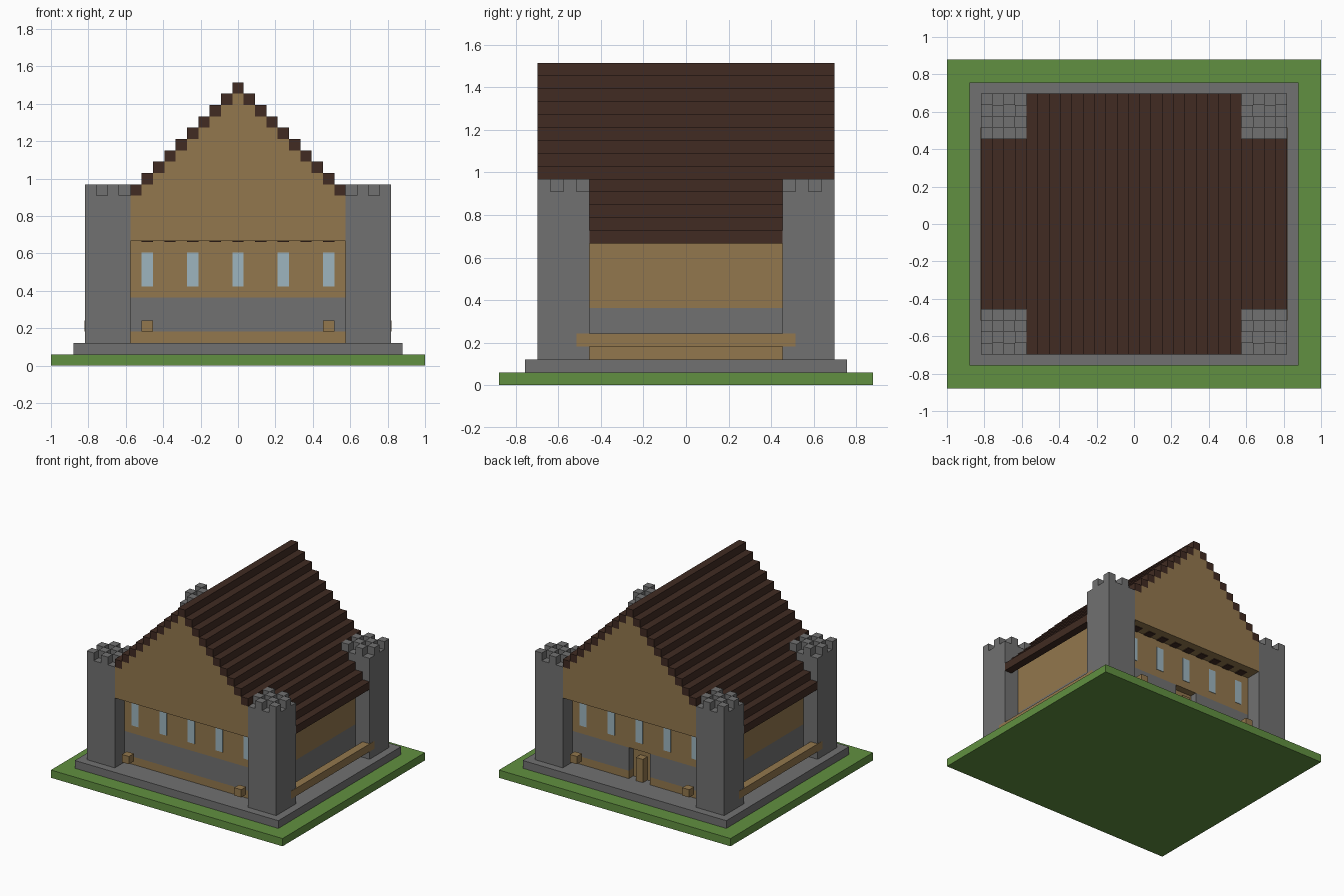
import bpy, bmesh
from mathutils import Vector

U = 1 / 16.5  # one block; the whole building sits on this block grid

cube = bpy.data.objects.get("Cube")
if cube:
    bpy.data.objects.remove(cube, do_unlink=True)


def material(name, rgb):
    m = bpy.data.materials.new(name)
    m.use_nodes = True
    m.diffuse_color = (*rgb, 1)
    m.node_tree.nodes["Principled BSDF"].inputs["Base Color"].default_value = (*rgb, 1)
    return m


grass = material("grass green", (0.12, 0.28, 0.052))
stone = material("stone grey", (0.165, 0.165, 0.165))
wood = material("tan wood", (0.29, 0.185, 0.075))
roof_brown = material("dark roof brown", (0.052, 0.024, 0.016))
glass = material("pale blue glass", (0.34, 0.46, 0.52))


def build(name, mat, boxes):
    """One object from boxes given as (x range, y range, z range) in blocks."""
    bm = bmesh.new()
    for ranges in boxes:
        lo = Vector([min(r) for r in ranges])
        hi = Vector([max(r) for r in ranges])
        for v in bmesh.ops.create_cube(bm, size=1)["verts"]:
            v.co = Vector([c * s for c, s in zip(v.co, hi - lo)]) + (lo + hi) / 2
            v.co *= U
    mesh = bpy.data.meshes.new(name)
    bm.to_mesh(mesh)
    bm.free()
    mesh.materials.append(mat)
    obj = bpy.data.objects.new(name, mesh)
    bpy.context.collection.objects.link(obj)
    return obj


def sym(n):
    return (-n, n)


SIDES = (("right", -1), ("left", 1))
ENDS = (("front", -1), ("back", 1))

# Ground and plinth
build("lawn", grass, [(sym(16.5), sym(14.5), (0, 1))])
build("plinth", stone, [(sym(14.5), sym(12.5), (1, 2))])

# Main walls in three bands, with the doorway left open at the back
WALL_X, WALL_Y, IN_Y = 11.5, 9.5, 8.5


def wall_band(name, mat, z):
    build(name, mat, [(sym(WALL_X), (-WALL_Y, IN_Y), z)] +
          [((s * 1.5, s * WALL_X), (IN_Y, WALL_Y), z) for s in (-1, 1)])


wall_band("wood_sill_band", wood, (2, 3))
wall_band("stone_wall_band", stone, (3, 6))
build("upper_wood_wall", wood, [(sym(WALL_X), sym(WALL_Y), (6, 11.5))])

# Door set in its recess
build("door_back_panel", wood, [(sym(1.5), (IN_Y, IN_Y + .08), (2, 6))])
build("door", wood, [(sym(.5), (IN_Y, WALL_Y), (2, 5))])

# Windows on both gable ends
for end, e in ENDS:
    build(end + "_windows", glass,
          [((x - .5, x + .5), (e * WALL_Y, e * (WALL_Y + .05)), (7, 10))
           for x in range(-8, 9, 4)])

# Corner towers with chequered battlements, outer corner filled
for end, e in ENDS:
    for side, s in SIDES:
        boxes = [((s * 9.5, s * 13.5), (e * 7.5, e * 11.5), (2, 15))]
        for i in range(4):
            for j in range(4):
                if (i + j) % 2 == 0:
                    boxes.append(((s * (13.5 - i), s * (12.5 - i)),
                                  (e * (11.5 - j), e * (10.5 - j)), (15, 16)))
        build(f"{end}_{side}_tower", stone, boxes)

# Stepped roof and the gable filling below it
steps, fill = [], [(sym(9.5), sym(11.5), (11, 15))]
for i in range(14):
    top = 25 - i
    half_y = 11.5 if i <= 9 else 7.5
    if i == 0:
        steps.append((sym(.5), sym(half_y), (top - 1, top)))
        continue
    for s in (-1, 1):
        steps.append(((s * (i - .5), s * (i + .5)), sym(half_y), (top - 1, top)))
    inner = min(i - .5, WALL_X)
    fill.append((sym(inner), sym(half_y), (top - 1, top)))
build("stepped_roof", roof_brown, steps)
build("gable", wood, fill)

# Dark joist ends under the gable overhangs
for end, e in ENDS:
    build(end + "_joist_ends", roof_brown,
          [((x - .5, x + .5), (e * 9.5, e * 10.5), (10.92, 11))
           for x in range(-8, 9, 2)])

# Side rails, let slightly into the towers, and small end blocks
for side, s in SIDES:
    build(side + "_rail", wood, [((s * 12.5, s * 13.53), sym(8.5), (3, 4))])
    for end, e in ENDS:
        build(f"{end}_{side}_block", wood,
              [((s * 7.5, s * 8.5), (e * 10.5, e * 11.5), (3, 4))])
